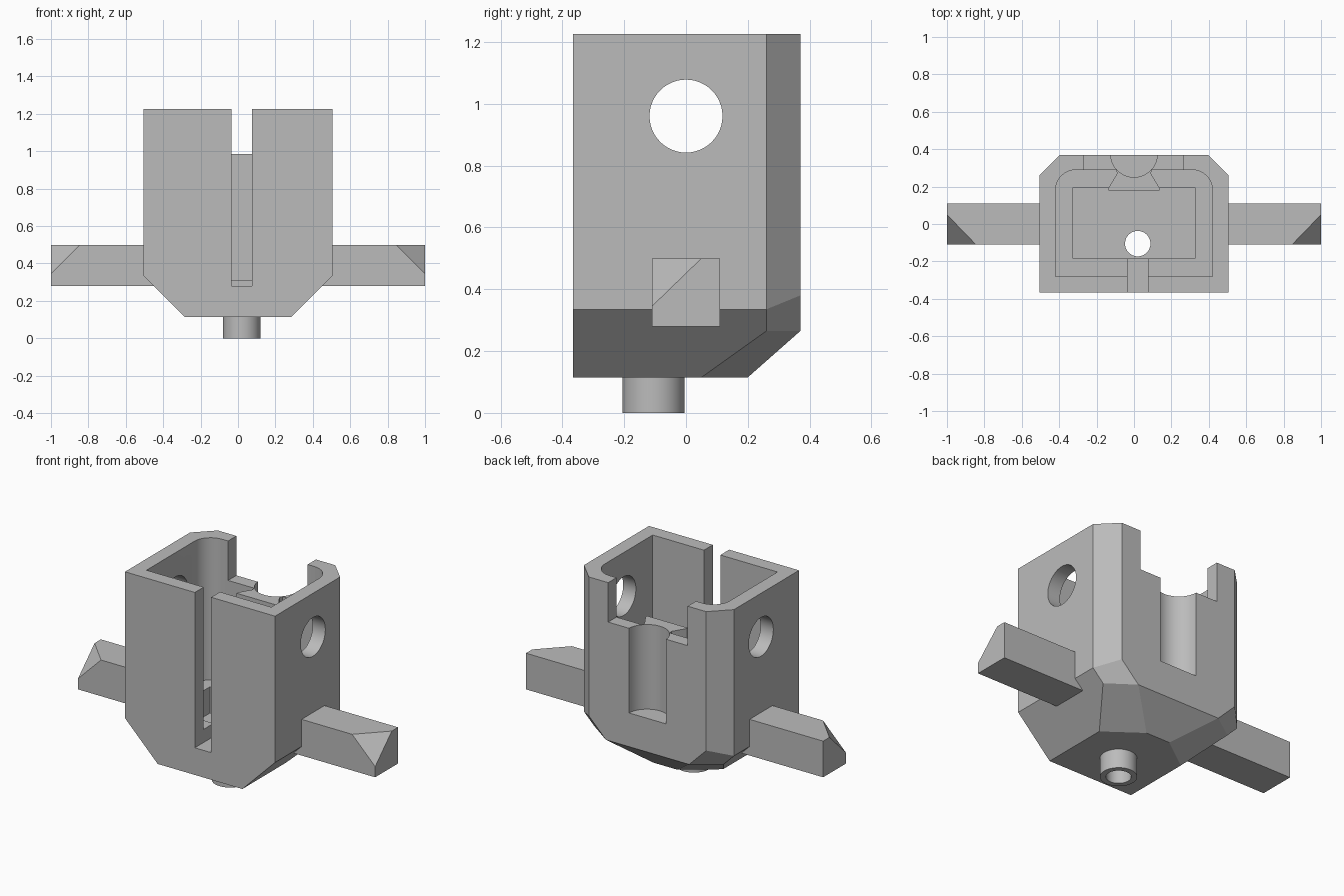
import bpy, bmesh, math
from mathutils import Vector

cube = bpy.data.objects.get("Cube")
if cube:
    bpy.data.objects.remove(cube, do_unlink=True)

grey = bpy.data.materials.new("plain grey")
grey.use_nodes = True
GREY = (0.5, 0.5, 0.5, 1)
grey.diffuse_color = GREY
grey.node_tree.nodes["Principled BSDF"].inputs["Base Color"].default_value = GREY


def finish(name, bm):
    bmesh.ops.recalc_face_normals(bm, faces=bm.faces)
    mesh = bpy.data.meshes.new(name)
    bm.to_mesh(mesh)
    bm.free()
    mesh.materials.append(grey)
    obj = bpy.data.objects.new(name, mesh)
    bpy.context.collection.objects.link(obj)
    return obj


def hull(name, points):
    bm = bmesh.new()
    for p in points:
        bm.verts.new(p)
    bmesh.ops.convex_hull(bm, input=bm.verts)
    bmesh.ops.dissolve_limit(bm, angle_limit=0.01, verts=bm.verts, edges=bm.edges)
    return finish(name, bm)


def prism(name, outline, z0, z1):
    bm = bmesh.new()
    face = bm.faces.new([bm.verts.new((x, y, z0)) for x, y in outline])
    new = bmesh.ops.extrude_face_region(bm, geom=[face])["geom"]
    bmesh.ops.translate(bm, vec=(0, 0, z1 - z0),
                        verts=[v for v in new if isinstance(v, bmesh.types.BMVert)])
    return finish(name, bm)


def box(name, x0, x1, y0, y1, z0, z1):
    return prism(name, [(x0, y0), (x1, y0), (x1, y1), (x0, y1)], z0, z1)


def arc(cx, cy, r, a0, a1, n):
    return [(cx + r * math.cos(math.radians(a0 + (a1 - a0) * i / n)),
             cy + r * math.sin(math.radians(a0 + (a1 - a0) * i / n))) for i in range(n + 1)]


def cylinder(name, x, y, r, z0, z1):
    return prism(name, arc(x, y, r, 0, 360, 48)[:-1], z0, z1)


def combine(target, tool, operation):
    mod = target.modifiers.new("shape", "BOOLEAN")
    mod.operation, mod.solver, mod.object = operation, "EXACT", tool
    bpy.context.view_layer.update()
    bpy.context.view_layer.objects.active = target
    bpy.ops.object.modifier_apply(modifier=mod.name)
    bpy.data.objects.remove(tool, do_unlink=True)


# Housing shell with sloped underside and cut back corners
half = [(0.505, -0.365, 1.225), (0.505, 0.26, 1.225), (0.395, 0.37, 1.225),
        (0.505, -0.365, 0.335), (0.505, 0.26, 0.335), (0.435, 0.26, 0.265),
        (0.395, 0.37, 0.38), (0.28, 0.37, 0.265),
        (0.285, -0.365, 0.115), (0.285, 0.05, 0.115), (0.08, 0.2, 0.115)]
body = hull("housing", [(s * x, y, z) for x, y, z in half for s in (-1, 1)])

# Main cavity with rounded back corners, and a smaller pocket below
R = 0.11
cavity = [(-0.42, -0.28), (0.42, -0.28)]
cavity += arc(0.42 - R, 0.29 - R, R, 0, 90, 10) + arc(R - 0.42, 0.29 - R, R, 90, 180, 10)
combine(body, prism("cavity", cavity, 0.36, 1.4), "DIFFERENCE")
combine(body, box("pocket", -0.325, 0.325, -0.185, 0.195, 0.2, 0.5), "DIFFERENCE")

# Dovetail rib on the back wall
side = [(0.135, 0.18), (0.135, 0.195), (0.09, 0.27), (0.1, 0.31)]
rib = side + [(-x, y) for x, y in reversed(side)]
combine(body, prism("rib", rib, 0.305, 1.05), "UNION")

# Back window, round back groove and front slot
combine(body, box("window", -0.27, 0.265, 0.1, 0.5, 0.985, 1.4), "DIFFERENCE")
combine(body, cylinder("groove", 0, 0.375, 0.125, 0.47, 1.4), "DIFFERENCE")
combine(body, box("slot", -0.035, 0.075, -0.5, -0.18, 0.28, 1.4), "DIFFERENCE")

# Cross holes through both side walls
drill = cylinder("drill", 0, 0, 0.118, -1, 1)
drill.rotation_euler = (0, math.pi / 2, 0)
drill.location.z = 0.96
combine(body, drill, "DIFFERENCE")

# Spigot under the housing, bored through to the pocket
combine(body, cylinder("spigot", 0.02, -0.105, 0.1, 0, 0.15), "UNION")
combine(body, cylinder("bore", 0.02, -0.105, 0.068, -0.1, 0.4), "DIFFERENCE")

# Side arms with one corner cut off at each tip
arm = [(0.44, y, z) for y in (-0.11, 0.11) for z in (0.28, 0.5)]
arm += [(1, -0.11, 0.28), (1, 0.11, 0.28), (1, 0.11, 0.5),
        (1, 0.05, 0.5), (1, -0.11, 0.345), (0.845, -0.11, 0.5)]
for name, s in (("left", 1), ("right", -1)):
    hull(name + "_arm", [(s * x, y, z) for x, y, z in arm])

# Smooth the round walls, keep the edges sharp
bpy.ops.object.select_all(action="DESELECT")
body.select_set(True)
bpy.context.view_layer.objects.active = body
bpy.ops.object.shade_smooth_by_angle(angle=math.radians(20))
